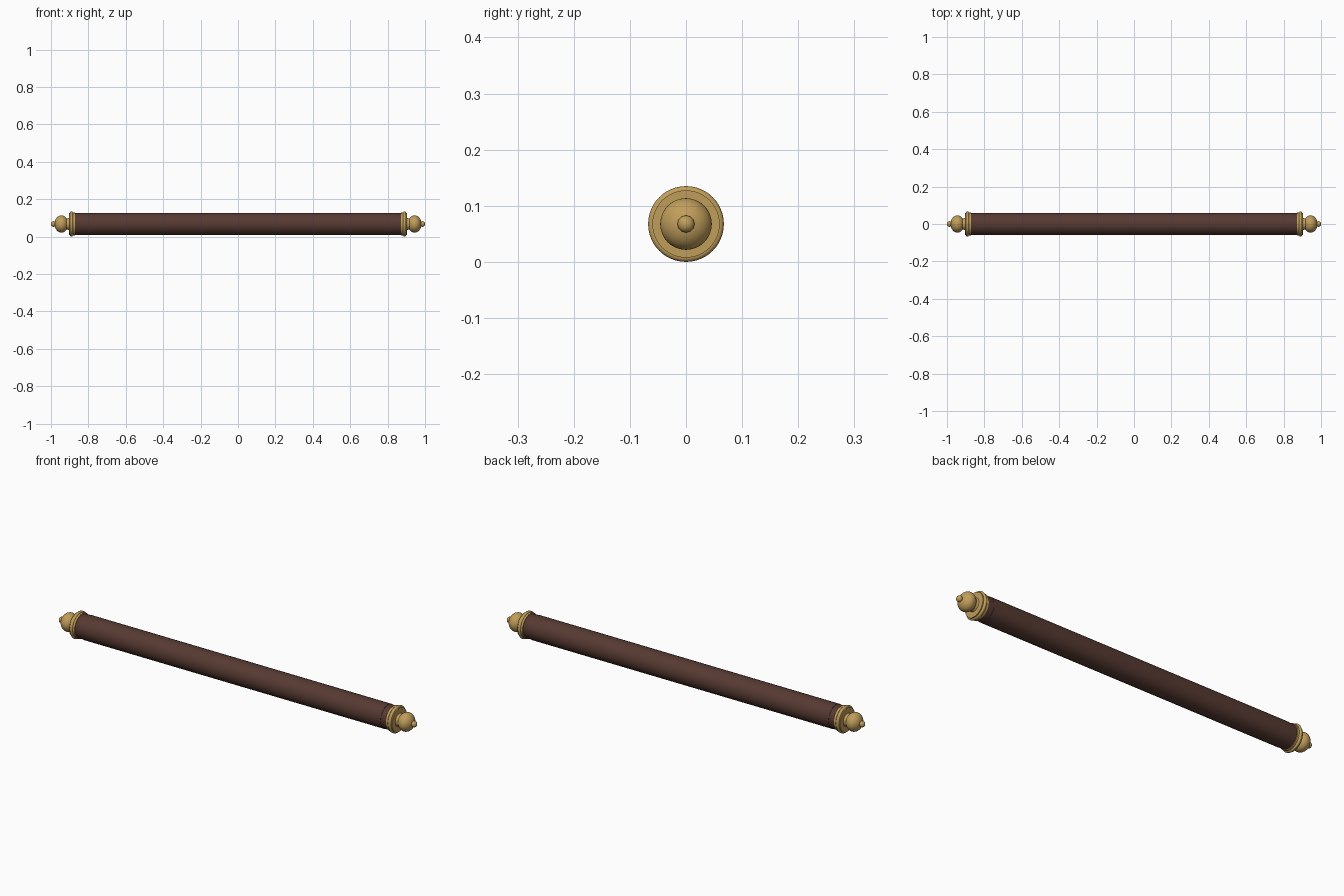
import bpy, bmesh, math

if "Cube" in bpy.data.objects:
    bpy.data.objects.remove(bpy.data.objects["Cube"])

CZ = 0.0675   # height of the rod axis
SEG = 48


def material(name, rgb):
    m = bpy.data.materials.new(name)
    m.diffuse_color = (*rgb, 1)
    m.use_nodes = True
    m.node_tree.nodes["Principled BSDF"].inputs["Base Color"].default_value = m.diffuse_color
    return m


wood = material("dark brown wood", (0.095, 0.042, 0.032))
brass = material("brass", (0.53, 0.34, 0.105))


def lathe(name, profile, mat, side=1):
    """Turn (x, radius) points around the rod axis; side -1 mirrors in x."""
    bm = bmesh.new()
    rings = []
    for x, r in profile:
        if r < 1e-6:
            rings.append([bm.verts.new((side * x, 0, CZ))])
        else:
            rings.append([bm.verts.new((side * x,
                                        r * math.cos(2 * math.pi * i / SEG),
                                        CZ + r * math.sin(2 * math.pi * i / SEG)))
                          for i in range(SEG)])
    for a, b in zip(rings, rings[1:]):
        for i in range(SEG):
            j = (i + 1) % SEG
            if len(a) == 1:
                bm.faces.new((a[0], b[i], b[j]))
            elif len(b) == 1:
                bm.faces.new((a[i], a[j], b[0]))
            else:
                bm.faces.new((a[i], a[j], b[j], b[i]))
    bmesh.ops.recalc_face_normals(bm, faces=bm.faces)
    me = bpy.data.meshes.new(name)
    bm.to_mesh(me)
    bm.free()
    ob = bpy.data.objects.new(name, me)
    bpy.context.collection.objects.link(ob)
    me.materials.append(mat)
    bpy.ops.object.select_all(action='DESELECT')
    ob.select_set(True)
    bpy.context.view_layer.objects.active = ob
    bpy.ops.object.shade_smooth_by_angle(angle=math.radians(35))
    return ob


def arc(cx, rx, rr, a0, a1, n, base=0.0):
    """Elliptic arc of (x, radius) points, angles in degrees."""
    pts = []
    for k in range(n + 1):
        a = math.radians(a0 + (a1 - a0) * k / n)
        pts.append((cx + rx * math.cos(a), max(0.0, base + rr * math.sin(a))))
    return pts


# main rod
lathe("rod", [(-0.84, 0), (-0.84, 0.06), (0.84, 0.06), (0.84, 0)], wood)

for side, label in ((-1, "left"), (1, "right")):
    # slightly narrower wooden end section
    lathe(label + "_rod_end", [(0.83, 0), (0.83, 0.0585), (0.878, 0.0585), (0.878, 0)],
          wood, side)
    # collar with a narrow band and a wide rounded rim
    collar = [(0.872, 0), (0.872, 0.0625), (0.882, 0.0625)]
    collar += arc(0.891, 0.008, 0.0075, 180, 0, 10, 0.06)
    collar += [(0.904, 0.06), (0.904, 0)]
    lathe(label + "_collar", collar, brass, side)
    # neck between the collar and the ball
    lathe(label + "_neck", [(0.902, 0.034), (0.908, 0.031), (0.914, 0.03), (0.922, 0.032)],
          brass, side)
    # ball and small tip
    lathe(label + "_ball", arc(0.944, 0.037, 0.046, 180, 0, 20), brass, side)
    lathe(label + "_tip", arc(0.987, 0.013, 0.015, 180, 0, 12), brass, side)
